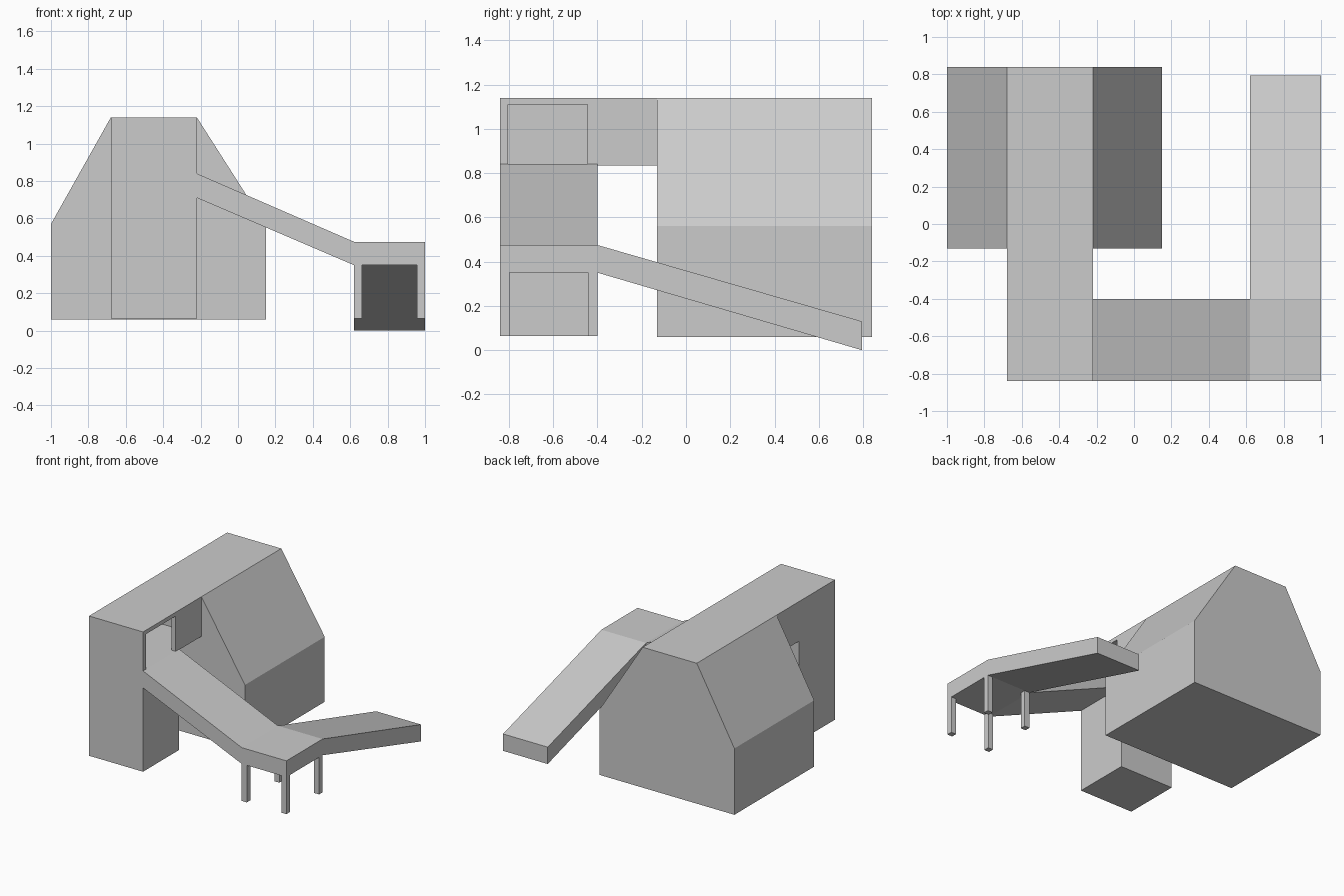
import bpy, bmesh
from mathutils import Vector

if "Cube" in bpy.data.objects:
    bpy.data.objects.remove(bpy.data.objects["Cube"])


def prism(name, profile, axis, lo, hi):
    """Extrude a profile along x (profile is y,z) or y (profile is x,z)."""
    place = (lambda a, b, t: (t, a, b)) if axis == 'x' else (lambda a, b, t: (a, t, b))
    bm = bmesh.new()
    face = bm.faces.new([bm.verts.new(place(a, b, lo)) for a, b in profile])
    ext = bmesh.ops.extrude_face_region(bm, geom=[face])
    verts = [v for v in ext['geom'] if isinstance(v, bmesh.types.BMVert)]
    bmesh.ops.translate(bm, verts=verts, vec=Vector(place(0, 0, hi - lo)))
    bmesh.ops.recalc_face_normals(bm, faces=bm.faces)
    mesh = bpy.data.meshes.new(name)
    bm.to_mesh(mesh)
    bm.free()
    ob = bpy.data.objects.new(name, mesh)
    bpy.context.collection.objects.link(ob)
    return ob


def box(name, x, y, z):
    return prism(name, [(x[0], z[0]), (x[1], z[0]), (x[1], z[1]), (x[0], z[1])], 'y', *y)


FRONT, BACK = -0.84, -0.40      # depth shared by tower, ramp and landing
LEFT, RIGHT = -0.68, -0.22      # tower width
HOUSE = -0.13                   # front wall of the house
FLOOR, CEIL, TOP = 0.84, 1.11, 1.14
T = 0.035                       # wall thickness

# House with cut-off gable
prism('house', [(-1, 0.06), (0.15, 0.06), (0.15, 0.56), (RIGHT, TOP),
                (LEFT, TOP), (-1, 0.57)], 'y', HOUSE, 0.84)

# Tower base and the hollow passage on top, leading to the house
box('tower_base', (LEFT, RIGHT), (FRONT, BACK), (0.065, FLOOR))
box('passage_floor', (LEFT, RIGHT), (BACK, HOUSE), (FLOOR - 0.005, FLOOR))
box('passage_roof', (LEFT, RIGHT), (FRONT, HOUSE), (CEIL, TOP))
box('passage_left_wall', (LEFT, LEFT + T), (FRONT, HOUSE), (FLOOR, CEIL))
box('passage_front_wall', (LEFT + T, RIGHT), (FRONT, FRONT + T), (FLOOR, CEIL))
box('passage_right_wall', (RIGHT - T, RIGHT), (-0.445, HOUSE), (FLOOR, CEIL))

# Ramp from the doorway, landing, and lower ramp to the ground
prism('upper_ramp', [(RIGHT, 0.71), (0.62, 0.35), (0.62, 0.475), (RIGHT, FLOOR)],
      'y', FRONT, BACK)
box('landing', (0.62, 1.0), (FRONT, BACK), (0.35, 0.475))
prism('lower_ramp', [(BACK, 0.35), (0.795, 0.0), (0.795, 0.13), (BACK, 0.475)],
      'x', 0.62, 1.0)

# Landing legs
for side, x in (('left', 0.62), ('right', 0.957)):
    for end, y in (('front', FRONT), ('back', BACK - 0.043)):
        box(f'{end}_{side}_leg', (x, x + 0.043), (y, y + 0.043), (0.065, 0.35))
